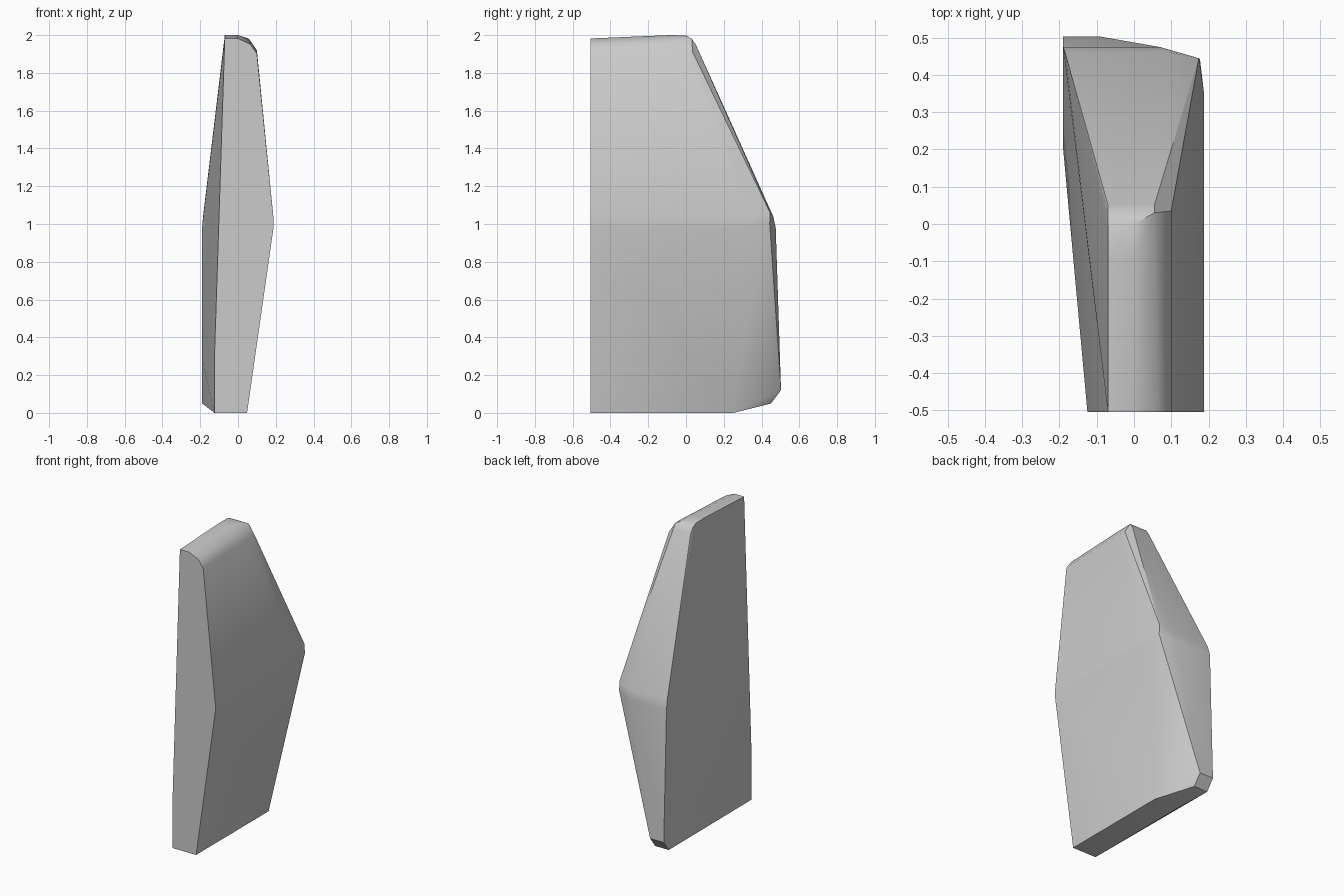
import bpy
import bmesh

cube = bpy.data.objects.get("Cube")
if cube:
    bpy.data.objects.remove(cube, do_unlink=True)

grey = bpy.data.materials.new("plain grey")
grey.use_nodes = True
colour = (0.6, 0.6, 0.6, 1)
grey.diffuse_color = colour
grey.node_tree.nodes["Principled BSDF"].inputs["Base Color"].default_value = colour

points = []

# Rounded top, from the flat front end to the rounded back end
crown = [(-0.07, 2.0), (0.0, 2.0), (0.065, 1.97), (0.1, 1.92)]
for y, drop in ((-0.505, 0.018), (-0.09, 0), (0.0, 0.002)):
    points += [(x, y, z - drop) for x, z in crown]
points += [(x, y, z) for y, z in ((0.03, 1.982), (0.052, 1.95)) for x in (-0.07, 0.055)]
points += [(0.1, 0.035, 1.91)]

# Ridge along the widest level
points += [(0.188, y, z) for y in (-0.505, 0.35) for z in (1.03, 0.98)]
points += [(0.174, 0.445, 1.06), (0.177, 0.443, 1.0)]
points += [(-0.19, 0.475, 0.98), (0.07, 0.475, 0.98)]
points += [(-0.185, 0.46, 1.04), (0.09, 0.462, 1.04)]

# Base with a raised, rounded back edge
points += [(x, y, 0) for y in (-0.505, 0.25) for x in (-0.125, 0.048)]
points += [(x, 0.45, 0.05) for x in (-0.19, -0.09)]
points += [(x, 0.503, 0.12) for x in (-0.19, -0.09)]

# Slanted flat side
points += [(-0.125, -0.505, 0.28), (-0.19, 0.2, 0.28)]

# Wrap the corner points in one faceted skin
bm = bmesh.new()
for p in points:
    bm.verts.new(p)
hull = bmesh.ops.convex_hull(bm, input=bm.verts)
spare = {v for v in hull["geom_interior"] + hull["geom_unused"]
         if isinstance(v, bmesh.types.BMVert)}
bmesh.ops.delete(bm, geom=list(spare), context="VERTS")
bmesh.ops.dissolve_limit(bm, angle_limit=0.01, verts=bm.verts, edges=bm.edges)
bmesh.ops.recalc_face_normals(bm, faces=bm.faces)

mesh = bpy.data.meshes.new("wedge_block")
bm.to_mesh(mesh)
bm.free()
mesh.materials.append(grey)
block = bpy.data.objects.new("wedge_block", mesh)
bpy.context.collection.objects.link(block)
bpy.context.view_layer.objects.active = block
block.select_set(True)
bpy.ops.object.shade_smooth_by_angle(angle=0.52)
